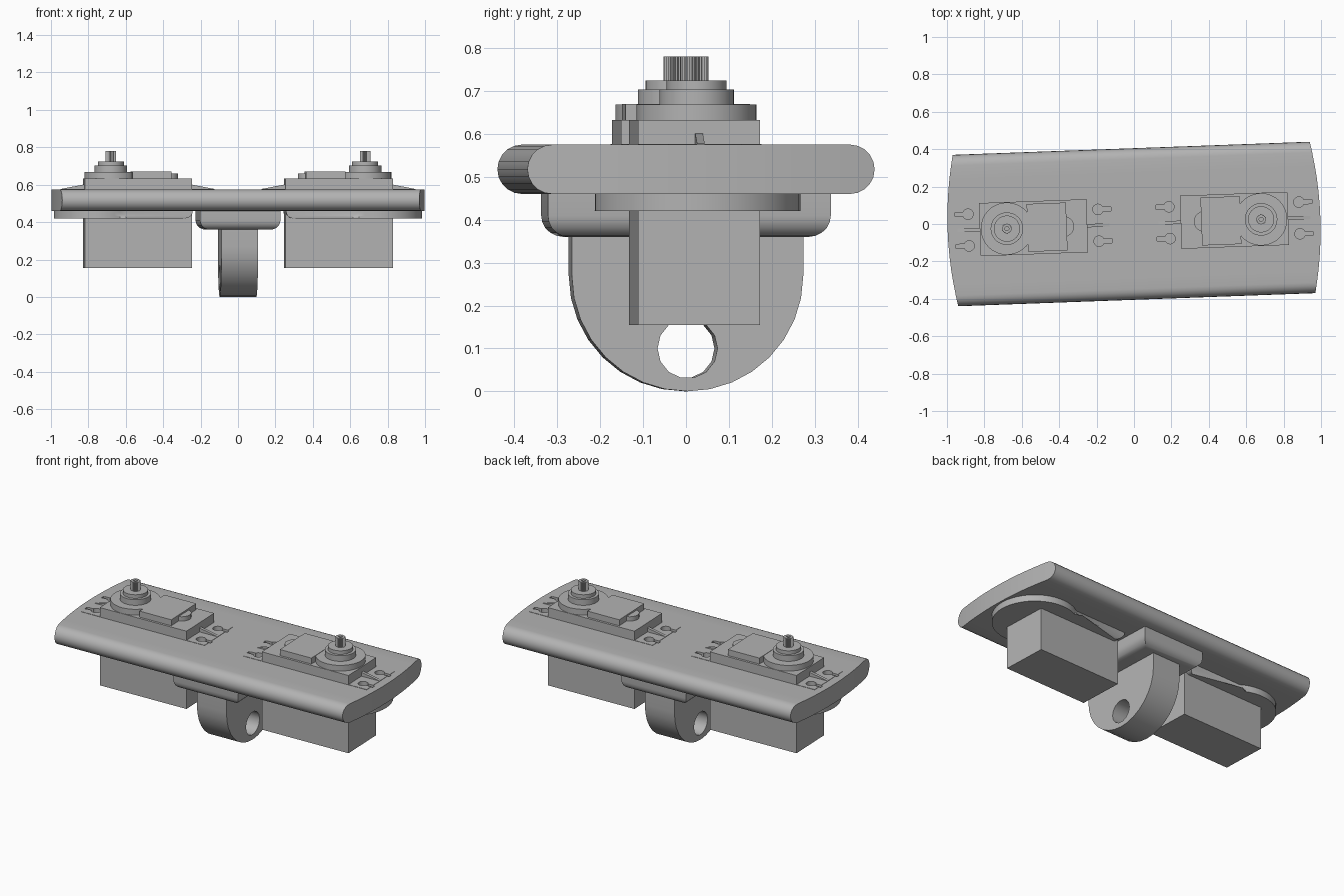
import bpy, bmesh, math
from mathutils import Matrix

cube = bpy.data.objects.get("Cube")
if cube:
    bpy.data.objects.remove(cube, do_unlink=True)

grey = bpy.data.materials.new("plain grey")
grey.use_nodes = True
grey.diffuse_color = (0.45, 0.45, 0.45, 1)
grey.node_tree.nodes["Principled BSDF"].inputs["Base Color"].default_value = grey.diffuse_color
TURN = Matrix.Rotation(math.radians(2.1), 4, "Z")


def finish(name, bm):
    """Turn a bmesh into a shaded object, set at the assembly's slight angle."""
    bmesh.ops.recalc_face_normals(bm, faces=bm.faces)
    bm.transform(TURN)
    mesh = bpy.data.meshes.new(name)
    bm.to_mesh(mesh)
    bm.free()
    mesh.materials.append(grey)
    obj = bpy.data.objects.new(name, mesh)
    bpy.context.collection.objects.link(obj)
    return obj


def prism(name, outline, low, high, axis="Z", round_low=0):
    """Extrude an outline along z (or a y-z outline along x); optionally round its lower rim."""
    bm = bmesh.new()
    place = (lambda a, b, c: (a, b, c)) if axis == "Z" else (lambda a, b, c: (c, a, b))
    rings = [[bm.verts.new(place(a, b, c)) for a, b in outline] for c in (low, high)]
    for ring in rings:
        bm.faces.new(ring)
    n = len(outline)
    for i in range(n):
        j = (i + 1) % n
        bm.faces.new((rings[0][i], rings[0][j], rings[1][j], rings[1][i]))
    if round_low:
        rim = [e for e in bm.edges if all(v in rings[0] for v in e.verts)]
        bmesh.ops.bevel(bm, geom=rim, offset=round_low, segments=5, profile=0.5, affect="EDGES")
    return finish(name, bm)


def rect(x0, x1, half):
    return [(x0, -half), (x1, -half), (x1, half), (x0, half)]


def arc(cx, cy, r, start, end, steps):
    angles = [start + (end - start) * i / steps for i in range(steps + 1)]
    return [(cx + r * math.cos(a), cy + r * math.sin(a)) for a in angles]


def disc(cx, cy, r, sides=32):
    return arc(cx, cy, r, 0, math.tau, sides)[:-1]


def cut(obj, cutters):
    for c in cutters:
        c.hide_render = True
        m = obj.modifiers.new("cut", "BOOLEAN")
        m.operation, m.solver, m.object = "DIFFERENCE", "EXACT", c
    bpy.context.view_layer.update()
    mesh = bpy.data.meshes.new_from_object(obj.evaluated_get(bpy.context.evaluated_depsgraph_get()))
    obj.modifiers.clear()
    obj.data = mesh


# Main plate: rounded long edges and bowed ends
def make_plate():
    bm = bmesh.new()
    r, half, mid = 0.0575, 0.405, 0.5175
    side = [(half - r + r * math.sin(a), r * math.cos(a))
            for a in [math.pi / 2 * i / 5 for i in range(6)]]
    flat = half - r
    columns = [(-y, h) for y, h in reversed(side)]
    columns += [(flat * i / 5, r) for i in range(-4, 5)] + side
    rows = []
    for y, h in columns:
        x = 0.997 - 0.042 * (y / half) ** 2
        rows.append([bm.verts.new(p) for p in
                     ((-x, y, mid - h), (x, y, mid - h), (x, y, mid + h), (-x, y, mid + h))])
    for a, b in zip(rows, rows[1:]):
        for i in range(4):
            j = (i + 1) % 4
            bm.faces.new((a[i], a[j], b[j], b[i]))
    bmesh.ops.remove_doubles(bm, verts=bm.verts, dist=0.0005)
    return finish("main_plate", bm)


plate = make_plate()

# Central mount: rounded pad and pierced lug
prism("centre_pad", rect(-0.215, 0.215, 0.33), 0.36, 0.47, round_low=0.05)
lug = prism("hinge_lug", arc(0, 0.27, 0.27, math.pi, math.tau, 16) + [(0.27, 0.4), (-0.27, 0.4)],
            -0.098, 0.098, "X")
pin = prism("pin_cutter", disc(0, 0.1, 0.07, 14), -0.2, 0.2, "X")
cut(lug, [pin])
helpers = [pin]
slots = []

# Two motors, mirrored, with output shafts towards the outer ends
for label, s in (("left", 1), ("right", -1)):
    def part(name, outline, low, high, **options):
        return prism(label + "_" + name, [(s * x, y) for x, y in outline], low, high, **options)

    # Rounded underside boss
    sweep = math.pi - math.asin(0.2 / 0.24)
    part("under_boss", arc(0.745, 0, 0.24, -sweep, sweep, 32) + [(0.25, 0.2), (0.25, -0.2)],
         0.42, 0.47, round_low=0.038)
    # Case and raised top cover
    part("motor_case", rect(0.25, 0.825, 0.142), 0.155, 0.633)
    part("gear_hump", disc(0.68, 0, 0.14), 0.62, 0.668)
    part("cover_panel", rect(0.36, 0.57, 0.128), 0.62, 0.67)
    part("cover_boss", disc(0.375, 0, 0.055, 20), 0.62, 0.66)
    part("gear_boss", disc(0.55, 0, 0.05, 20), 0.62, 0.662)
    # Output bearing and toothed shaft
    part("bearing_collar", disc(0.68, 0, 0.087), 0.66, 0.703)
    part("bearing_ring", disc(0.68, 0, 0.07), 0.70, 0.725)
    teeth = [(0.68 + r * math.cos(a), r * math.sin(a)) for a, r in
             ((math.tau * i / 48, 0.028 if i % 2 else 0.024) for i in range(48))]
    shaft = part("toothed_shaft", teeth, 0.72, 0.78)
    bore = part("bore_cutter", disc(0.68, 0, 0.011, 16), 0.745, 0.8)
    cut(shaft, [bore])
    helpers.append(bore)
    # Slotted mounting tabs with stiffening ribs
    for place, inner, outer in (("outer", 0.82, 0.945), ("inner", 0.255, 0.13)):
        d = 1 if outer > inner else -1
        tab = part(place + "_tab", rect(inner, outer, 0.142), 0.55, 0.577)
        holes = []
        for y in (-0.085, 0.085):
            cx = inner + d * 0.065
            keyhole = [(cx + d * px, y + py) for px, py in
                       arc(0, 0, 0.028, 0.4, math.tau - 0.4, 18) + [(0.07, -0.011), (0.07, 0.011)]]
            holes.append(part("slot_cutter", keyhole, 0.535, 0.6))
        cut(tab, holes)
        slots += holes
        bm = bmesh.new()
        ends = [[bm.verts.new((s * x, y, z)) for x, z in
                 ((inner, 0.57), (outer, 0.57), (outer, 0.578), (inner, 0.602))] for y in (-0.009, 0.009)]
        for e in ends:
            bm.faces.new(e)
        for i in range(4):
            j = (i + 1) % 4
            bm.faces.new((ends[0][i], ends[0][j], ends[1][j], ends[1][i]))
        finish(label + "_" + place + "_rib", bm)

cut(plate, slots)
for h in helpers + slots:
    bpy.data.objects.remove(h, do_unlink=True)

# Smooth the curved faces and keep the corners crisp
bpy.ops.object.select_all(action="DESELECT")
for obj in bpy.context.scene.objects:
    if obj.type == "MESH":
        obj.select_set(True)
        bpy.context.view_layer.objects.active = obj
bpy.ops.object.shade_smooth_by_angle(angle=math.radians(30))
